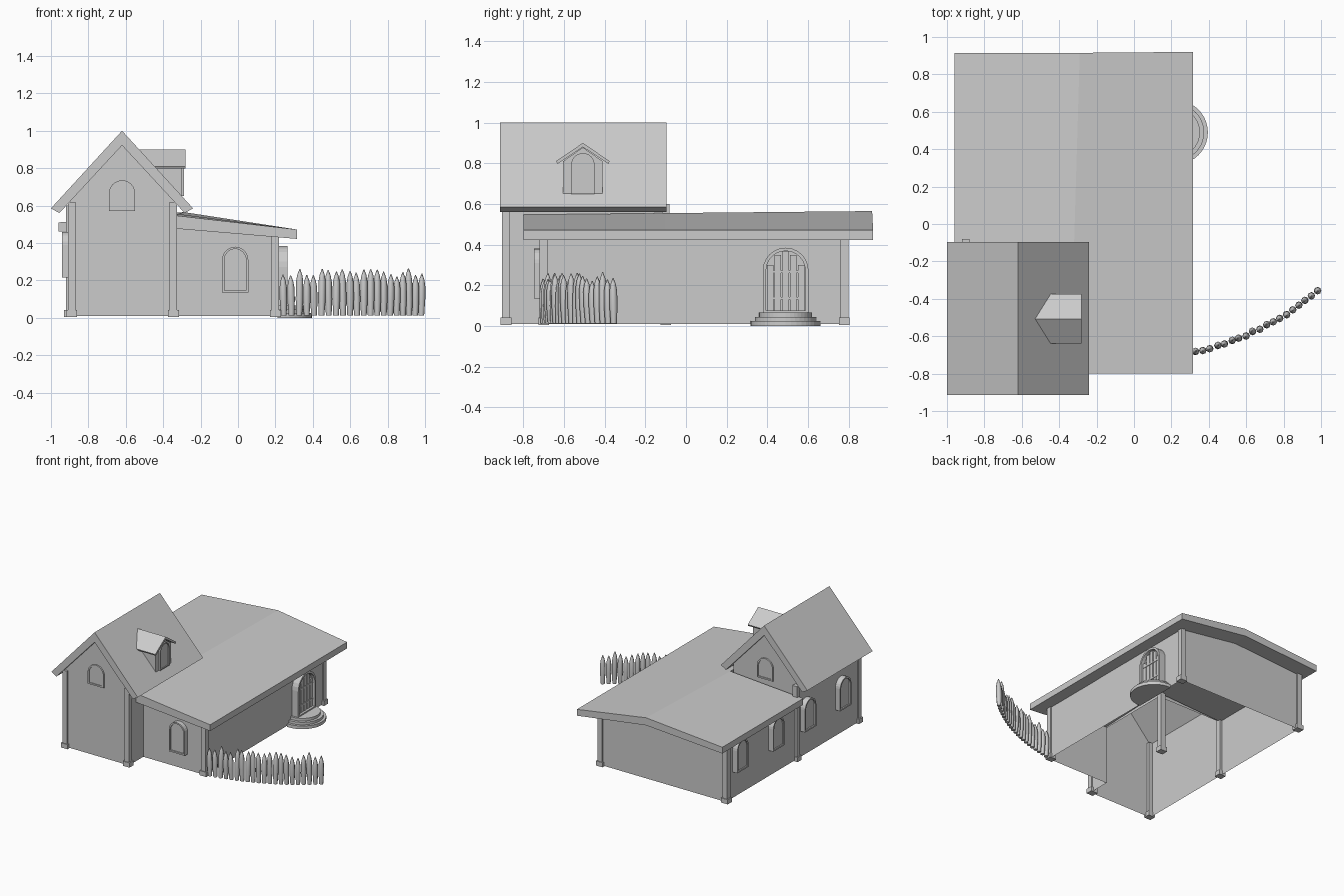
import bpy, bmesh, math, random
from mathutils import Vector, Matrix

if "Cube" in bpy.data.objects:
    bpy.data.objects.remove(bpy.data.objects["Cube"])

random.seed(4)


def finish(name, bm, matrix=None, fix=True):
    if fix:
        bmesh.ops.recalc_face_normals(bm, faces=bm.faces)
    me = bpy.data.meshes.new(name)
    bm.to_mesh(me)
    bm.free()
    ob = bpy.data.objects.new(name, me)
    if matrix:
        ob.matrix_world = matrix
    bpy.context.collection.objects.link(ob)
    return ob


def add_box(bm, lo, hi):
    size = [b - a for a, b in zip(lo, hi)]
    mid = [(a + b) / 2 for a, b in zip(lo, hi)]
    bmesh.ops.create_cube(bm, size=1, matrix=Matrix.Translation(mid) @ Matrix.Diagonal((*size, 1)))


def bridge(bm, a, b):
    n = len(a)
    for i in range(n):
        j = (i + 1) % n
        bm.faces.new((a[i], a[j], b[j], b[i]))


def prism(name, front, back):
    bm = bmesh.new()
    a = [bm.verts.new(p) for p in front]
    b = [bm.verts.new(p) for p in back]
    bridge(bm, a, b)
    bm.faces.new(a)
    bm.faces.new(b)
    return finish(name, bm)


def panel(bm, pts):
    bm.faces.new([bm.verts.new(p) for p in pts])


def arch(w, h, seg=12):
    # arched outline with its foot at z = 0
    r = w / 2
    pts = [(-r, 0), (r, 0)]
    for i in range(seg + 1):
        a = math.pi * i / seg
        pts.append((r * math.cos(a), h - r + r * math.sin(a)))
    return pts


def place(loc, turn):
    return Matrix.Translation(loc) @ Matrix.Rotation(math.radians(turn), 4, 'Z')


def window(name, loc, turn, w, h, depth, border=0.012, recess=0.01):
    bm = bmesh.new()
    outer = arch(w, h)
    inner = [(x, z + border) for x, z in arch(w - 2 * border, h - 2 * border)]
    loops = [[bm.verts.new((x, y, z)) for x, z in pts] for pts, y in (
        (outer, 0), (outer, -depth), (inner, -depth), (inner, -depth + recess))]
    for a, b in zip(loops, loops[1:]):
        bridge(bm, a, b)
    bm.faces.new(loops[-1])
    return finish(name, bm, place(loc, turn))


# main house walls
bm = bmesh.new()
L, R, F, B, Z = -0.9, 0.21, -0.71, 0.785, 0.01
panel(bm, [(-0.34, F, Z), (R, F, Z), (R, F, 0.45), (-0.34, F, 0.5)])
panel(bm, [(R, F, Z), (R, B, Z), (R, B, 0.45), (R, F, 0.45)])
panel(bm, [(R, B, Z), (L, B, Z), (L, B, 0.48), (-0.3, B, 0.515), (R, B, 0.45)])
panel(bm, [(L, B, Z), (L, -0.11, Z), (L, -0.11, 0.48), (L, B, 0.48)])
finish("main_walls", bm, fix=False)

# gabled wing walls
bm = bmesh.new()
F, B, R = -0.89, -0.115, -0.335
panel(bm, [(L, F, Z), (R, F, Z), (R, F, 0.62), (-0.62, F, 0.93), (L, F, 0.63)])
panel(bm, [(R, B, 0.47), (L, B, 0.47), (L, B, 0.63), (-0.62, B, 0.93), (R, B, 0.62)])
panel(bm, [(L, B, Z), (L, F, Z), (L, F, 0.63), (L, B, 0.63)])
panel(bm, [(R, F, Z), (R, -0.71, Z), (R, -0.71, 0.62), (R, F, 0.62)])
panel(bm, [(R, -0.71, 0.47), (R, B, 0.47), (R, B, 0.62), (R, -0.71, 0.62)])
finish("wing_walls", bm, fix=False)

# low main roof: (x, y, top z, bottom z), slightly rising to the back
pts = [(-0.96, 0.915, 0.51, 0.46), (-0.29, 0.915, 0.565, 0.505), (0.315, 0.92, 0.472, 0.422),
       (-0.96, -0.1, 0.51, 0.46), (-0.32, -0.1, 0.555, 0.49), (0.315, -0.1, 0.472, 0.422),
       (-0.335, -0.8, 0.547, 0.477), (0.315, -0.8, 0.472, 0.422)]
bm = bmesh.new()
top = [bm.verts.new((x, y, t)) for x, y, t, b in pts]
low = [bm.verts.new((x, y, b)) for x, y, t, b in pts]
for quad in ((0, 3, 4, 1), (1, 4, 5, 2), (4, 6, 7, 5)):
    bm.faces.new([top[i] for i in quad])
    bm.faces.new([low[i] for i in reversed(quad)])
rim = (0, 3, 4, 6, 7, 5, 2, 1)
bridge(bm, [top[i] for i in rim], [low[i] for i in rim])
finish("main_roof", bm)

# steep wing roof
prof = [(-1.0, 0.585), (-0.62, 1.0), (-0.24, 0.585), (-0.285, 0.56), (-0.62, 0.922), (-0.955, 0.56)]
prism("wing_roof", [(x, -0.915, z) for x, z in prof], [(x, -0.095, z) for x, z in prof])


# dormer, cut off where it meets the roof slope
def slope_x(z):
    return -0.64 + (1 - z) / 1.09


yc = -0.507
body = [(-0.097, 0.64), (0.097, 0.64), (0.097, 0.81), (0, 0.878), (-0.097, 0.81)]
prism("dormer_body", [(-0.3, yc + y, z) for y, z in body], [(slope_x(z), yc + y, z) for y, z in body])
cap = [(-0.132, 0.81), (0, 0.9), (0.132, 0.81), (0.125, 0.797), (0, 0.88), (-0.125, 0.797)]
prism("dormer_roof", [(-0.28, yc + y, z) for y, z in cap], [(slope_x(z), yc + y, z) for y, z in cap])
window("dormer_window", (-0.3, yc, 0.65), 90, 0.115, 0.2, 0.012, 0.008, 0.006)

# windows
window("front_window", (-0.015, -0.71, 0.135), 0, 0.14, 0.245, 0.037)
window("wing_front_window", (-0.62, -0.89, 0.57), 0, 0.14, 0.165, 0.012, recess=0.006)
window("wing_back_window", (-0.62, -0.115, 0.57), 180, 0.14, 0.165, 0.012, recess=0.006)
for i, y in enumerate((0.63, 0.18, -0.22, -0.66)):
    window(f"left_window_{i + 1}", (L, y, 0.215), -90, 0.14, 0.245, 0.042)

# corner posts with square feet
for i, (x, y, h) in enumerate([(-0.89, -0.885, 0.62), (-0.345, -0.885, 0.62), (0.2, -0.70, 0.44),
                               (0.2, 0.778, 0.44), (-0.9, 0.778, 0.47), (-0.9, -0.1, 0.6),
                               (-0.345, -0.1, 0.49)]):
    bm = bmesh.new()
    add_box(bm, (x - 0.02, y - 0.02, 0.02), (x + 0.02, y + 0.02, h))
    add_box(bm, (x - 0.029, y - 0.026, 0.005), (x + 0.029, y + 0.026, 0.042))
    finish(f"corner_post_{i + 1}", bm)

# arched door with planks and hinge bands
door_at = (0.21, 0.49, 0.06)
window("door_frame", door_at, 90, 0.225, 0.325, 0.055, 0.016, 0.03)
bm = bmesh.new()
for i in range(5):
    x = (i - 2) * 0.038
    h = 0.21 + math.sqrt(0.0965 ** 2 - min(abs(x) + 0.016, 0.096) ** 2)
    add_box(bm, (x - 0.016, -0.037, 0.016), (x + 0.016, -0.02, h))
for z in (0.07, 0.2):
    add_box(bm, (-0.092, -0.041, z), (0.092, -0.03, z + 0.012))
finish("door_planks", bm, place(door_at, 90))

# half-round entrance steps
for i, (r, z0, z1) in enumerate([(0.172, 0, 0.025), (0.152, 0.025, 0.045), (0.13, 0.045, 0.066)]):
    ring = [(0.21, 0.49 - r), *[(0.223 + r * math.sin(math.pi * k / 20), 0.49 - r * math.cos(math.pi * k / 20))
                                for k in range(21)], (0.21, 0.49 + r)]
    prism(f"step_{i + 1}", [(x, y, z0) for x, y in ring], [(x, y, z1) for x, y in ring])

# curved picket fence
p0, p1, p2 = Vector((0.245, -0.7)), Vector((0.66, -0.63)), Vector((0.98, -0.355))
count = 21
for i in range(count):
    t = i / (count - 1)
    c = p0 * (1 - t) ** 2 + p1 * 2 * t * (1 - t) + p2 * t * t
    h = random.uniform(0.22, 0.265)
    lean = Vector((random.uniform(-0.006, 0.006), random.uniform(-0.01, 0.01)))
    bm = bmesh.new()
    rings = []
    for r, z in ((0.015, 0.012), (0.02, 0.1), (0.019, h - 0.065), (0.013, h - 0.03), (0.002, h)):
        o = c + lean * (z / h)
        rings.append([bm.verts.new((o.x + r * math.cos(k * math.pi / 4), o.y + r * math.sin(k * math.pi / 4), z))
                      for k in range(8)])
    for a, b in zip(rings, rings[1:]):
        bridge(bm, a, b)
    bm.faces.new(rings[0])
    bm.faces.new(rings[-1])
    ob = finish(f"fence_picket_{i + 1}", bm)
    for f in ob.data.polygons:
        f.use_smooth = len(f.vertices) == 4
